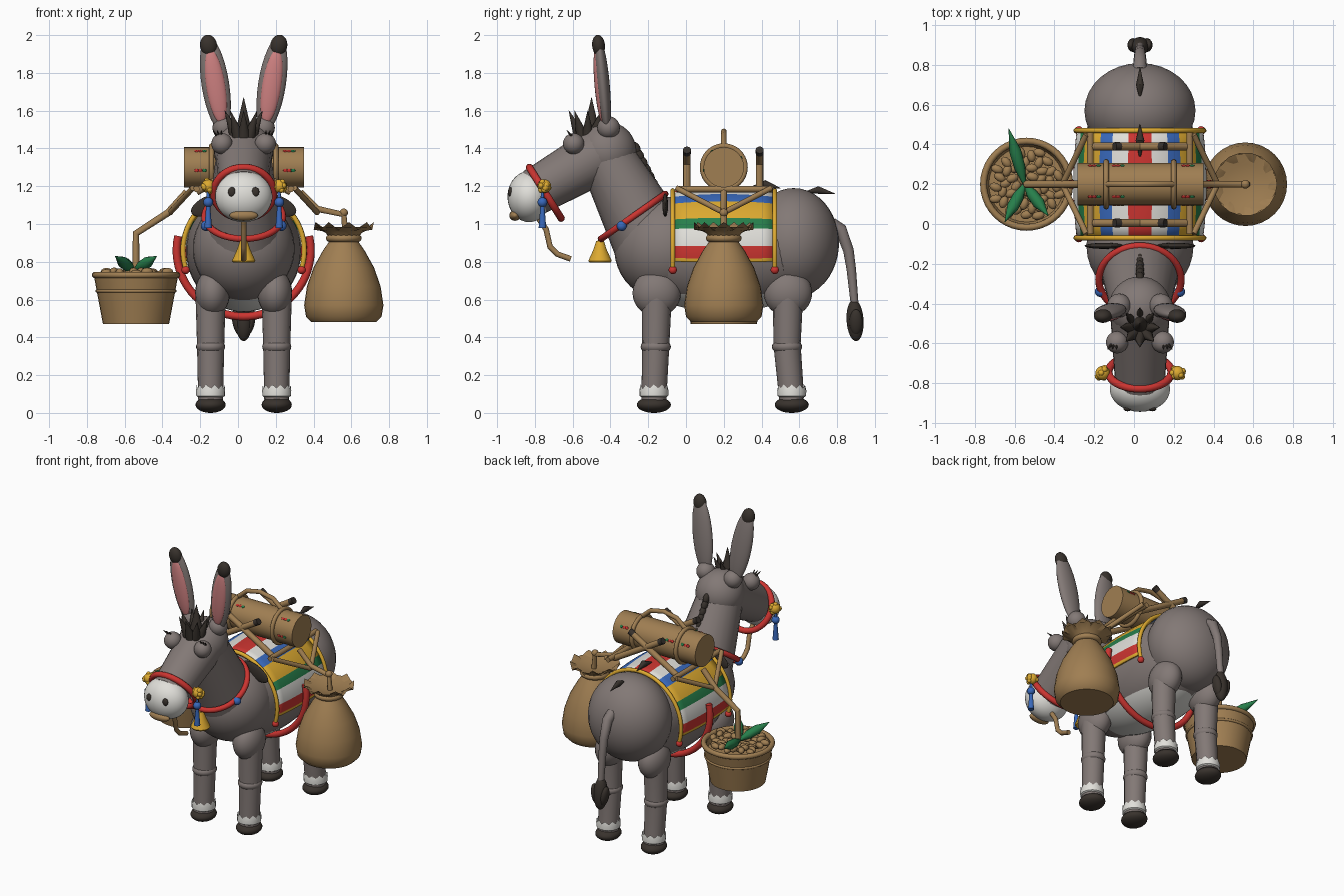
import bpy, bmesh, math, random
from mathutils import Vector

random.seed(4)
if "Cube" in bpy.data.objects:
    bpy.data.objects.remove(bpy.data.objects["Cube"], do_unlink=True)


def material(name, *rgb):
    m = bpy.data.materials.new(name)
    m.use_nodes = True
    m.diffuse_color = (*rgb, 1)
    m.node_tree.nodes["Principled BSDF"].inputs["Base Color"].default_value = (*rgb, 1)
    return m


GREY = material("grey coat", .225, .19, .18)
DARK = material("dark hair", .04, .032, .026)
TAN = material("tan", .35, .21, .085)
WHITE = material("white", .75, .74, .7)
RED = material("red", .6, .035, .03)
BLUE = material("blue", .04, .14, .5)
YELLOW = material("yellow", .72, .4, .03)
GREEN = material("green", .02, .21, .07)
PINK = material("pink", .65, .23, .23)
CX = 0.03  # animal's own centre line


def finish(ob, name, mat):
    ob.name = name
    ob.data.materials.clear()
    ob.data.materials.append(mat)
    bpy.ops.object.select_all(action='DESELECT')
    ob.select_set(True)
    bpy.context.view_layer.objects.active = ob
    bpy.ops.object.shade_smooth_by_angle(angle=0.7)
    return ob


def ball(name, loc, size, mat, rot=(0, 0, 0), seg=24):
    bpy.ops.mesh.primitive_uv_sphere_add(segments=seg, ring_count=seg * 2 // 3, location=loc, rotation=rot)
    ob = bpy.context.object
    ob.scale = size if isinstance(size, tuple) else (size, size, size)
    return finish(ob, name, mat)


def ring(name, loc, major, minor, mat, rot=(0, 0, 0)):
    bpy.ops.mesh.primitive_torus_add(location=loc, rotation=rot, major_radius=major, minor_radius=minor,
                                     major_segments=40, minor_segments=10)
    return finish(bpy.context.object, name, mat)


def tube(name, pts, radii, mat, sides=4):
    cu = bpy.data.curves.new(name, 'CURVE')
    cu.dimensions, cu.bevel_depth, cu.bevel_resolution, cu.use_fill_caps = '3D', 1, sides, True
    sp = cu.splines.new('POLY')
    sp.points.add(len(pts) - 1)
    for i, p in enumerate(pts):
        sp.points[i].co = (*p, 1)
        sp.points[i].radius = radii[i] if isinstance(radii, list) else radii
    ob = bpy.data.objects.new(name, cu)
    bpy.context.collection.objects.link(ob)
    bpy.ops.object.select_all(action='DESELECT')
    ob.select_set(True)
    bpy.context.view_layer.objects.active = ob
    bpy.ops.object.convert(target='MESH')
    return finish(bpy.context.object, name, mat)


def lathe(name, profile, loc, mat, seg=32, wave=0):
    """Spin (radius, height) points; wave zigzags the last ring."""
    bm = bmesh.new()
    rows = []
    for j, (r, z) in enumerate(profile):
        w = wave if j == len(profile) - 1 else 0
        rows.append([bm.verts.new((r * math.cos(math.tau * i / seg), r * math.sin(math.tau * i / seg),
                                   z + w * (-1) ** i)) for i in range(seg)])
    for a, b in zip(rows, rows[1:]):
        for i in range(seg):
            k = (i + 1) % seg
            bm.faces.new((a[i], a[k], b[k], b[i]))
    bmesh.ops.remove_doubles(bm, verts=bm.verts, dist=1e-5)
    bmesh.ops.recalc_face_normals(bm, faces=bm.faces)
    me = bpy.data.meshes.new(name)
    bm.to_mesh(me)
    bm.free()
    ob = bpy.data.objects.new(name, me)
    ob.location = loc
    bpy.context.collection.objects.link(ob)
    return finish(ob, name, mat)


# Body, with a pale belly
barrel = ball("barrel", (CX, .2, .86), (.305, .58, .325), GREY, seg=36)
barrel.data.materials.append(WHITE)
for f in barrel.data.polygons:
    if f.center.z < -.72 and abs(f.center.y) < .6:
        f.material_index = 1
ball("chest", (CX, -.11, .87), (.27, .27, .275), GREY, seg=32)
ball("rump", (CX, .57, .9), (.28, .24, .29), GREY, seg=32)
tube("neck", [(CX, -.19, .92), (CX, -.43, 1.37)], [.205, .145], GREY, 10)

# Head
ball("cranium", (CX, -.42, 1.385), .157, GREY, seg=32)
tube("snout", [(CX, -.45, 1.37), (CX, -.8, 1.17)], [.15, .125], GREY, 10)
ball("muzzle", (CX, -.83, 1.145), (.152, .115, .135), WHITE, seg=32)
ball("mouth", (CX, -.905, 1.045), (.075, .03, .028), TAN)
tube("lead_rope", [(CX, -.78, 1.03), (CX, -.74, .97), (CX, -.72, .88), (CX, -.68, .84), (CX, -.61, .815)], .015, TAN)
ring("noseband", (CX, -.745, 1.165), .158, .02, RED, (math.radians(-58), 0, 0))
ring("collar", (CX, -.28, 1.04), .207, .018, RED, (math.radians(35), 0, 0))
lathe("bell", [(0, .12), (.02, .115), (.035, .07), (.062, .01), (.055, 0), (0, .01)], (CX, -.455, .795), YELLOW)

# Forelock, mane and dorsal tufts
for i in range(8):
    c, s = math.cos(i * math.pi / 4), math.sin(i * math.pi / 4)
    tube("forelock_spike", [(CX + .04 * c, -.52 + .04 * s, 1.46), (CX + .1 * c, -.52 + .1 * s, 1.6)], [.035, .001], DARK)
tube("forelock_peak", [(CX, -.5, 1.48), (CX, -.5, 1.67)], [.045, .001], DARK)
for i in range(9):
    t = i / 8
    ball("mane_tuft", (CX, -.27 + .15 * t, 1.4 - .3 * t), (.022, .028, .038), DARK, (.5, 0, 0), 12)
tube("rump_tuft", [(CX, .64, 1.17), (CX, .7, 1.18), (CX, .79, 1.16)], [.005, .02, .001], DARK)
tube("back_tuft", [(CX, .34, 1.19), (CX, .42, 1.21), (CX, .5, 1.19)], [.005, .022, .001], DARK)

# Paired parts of the animal
for s in (-1, 1):
    def at(dx, y, z):
        return (CX + s * dx, y, z)
    ball("ear_base", at(.105, -.41, 1.51), .06, GREY)
    tilt = (.09, s * .155, 0)
    ball("ear", at(.15, -.44, 1.74), (.073, .036, .255), GREY, tilt)
    ball("inner_ear", at(.148, -.459, 1.73), (.052, .025, .2), PINK, tilt)
    ball("ear_tip", at(.186, -.463, 1.945), (.045, .034, .057), DARK, tilt)
    ball("eyelid", at(.115, -.595, 1.425), .056, GREY)
    for k in (-1, 0, 1):
        tube("eyelash", [at(.13 + .012 * k, -.605, 1.465), at(.14 + .022 * k, -.63, 1.495)], [.008, .002], DARK, 2)
    ball("nostril", at(.062, -.93, 1.17), (.021, .012, .025), DARK, seg=16)
    ball("shoulder_stripe", at(.18, -.11, 1.1), (.105, .015, .05), DARK, (0, s * .4, 0))
    # Halter pompon with blue tassel, collar bead
    ball("pompon", at(.188, -.75, 1.2), .036, YELLOW)
    for i in range(12):
        d = Vector((random.gauss(0, 1), random.gauss(0, 1), random.gauss(0, 1))).normalized() * .029
        ball("pompon_tuft", Vector(at(.188, -.75, 1.2)) + d, .016, YELLOW, seg=9)
    ball("tassel_bead", at(.188, -.76, 1.115), .026, BLUE, seg=16)
    tube("tassel", [at(.188, -.76, 1.17), at(.188, -.76, 1.08), at(.188, -.76, .98)], [.008, .012, .02], BLUE)
    ball("collar_bead", at(.2, -.34, .99), .027, BLUE, seg=16)
    # Legs
    for part, y, foot in (("front", -.155, -.17), ("hind", .54, .56)):
        x = .175
        ball(part + "_thigh", at(x - .01, y, .635), (.092, .128, .125), GREY)
        tube(part + "_leg", [at(x, y, .62), at(x, y - .005, .36), at(x, foot, .07)], [.08, .072, .066], GREY, 6)
        ball(part + "_knee", at(x, y - .005, .35), (.077, .08, .045), GREY)
        lathe(part + "_cuff", [(.06, 0), (.076, .01), (.077, .04), (.073, .06)], at(x, foot, .08), WHITE, 20, .01)
        ball(part + "_hoof", at(x, foot, .043), (.08, .09, .043), DARK)

# Tail
tube("tail", [(CX, .77, 1.0), (CX, .82, .97), (CX, .86, .86), (CX, .875, .76), (CX, .895, .55)],
     [.035, .033, .028, .025, .02], GREY)
ball("tail_tuft", (CX, .895, .49), (.045, .045, .11), DARK, (.06, 0, 0))
for s in (-1, 1):
    ball("tail_lock", (CX + s * .035, .9, .48), (.025, .035, .07), DARK, (0, s * .2, 0), 14)


# Striped blanket draped over the back
def drape(t, y, grow=1.0):
    v = (y - .2) / .27
    k = grow * (1 - .05 * v * v)
    return (CX + .335 * k * math.sin(t), y, .86 + .33 * k * math.cos(t))


bands = [(.18, RED), (.44, WHITE), (.66, BLUE), (1.02, YELLOW), (1.2, GREEN), (1.5, WHITE), (1.7, RED), (1.76, YELLOW)]
palette = [RED, WHITE, BLUE, YELLOW, GREEN]
edges = [0]
for end, _ in bands:
    start = edges[-1]
    edges += [start + (end - start) * k / 3 for k in (1, 2, 3)]
angles = [-t for t in reversed(edges[1:])] + edges
bm = bmesh.new()
rows = [[bm.verts.new(drape(t, -.07 + .54 * j / 8)) for t in angles] for j in range(9)]
for a, b in zip(rows, rows[1:]):
    for i in range(len(angles) - 1):
        f = bm.faces.new((a[i], a[i + 1], b[i + 1], b[i]))
        mid = abs(angles[i] + angles[i + 1]) / 2
        f.material_index = palette.index(next(m for end, m in bands if mid < end))
bmesh.ops.recalc_face_normals(bm, faces=bm.faces)
me = bpy.data.meshes.new("blanket")
bm.to_mesh(me)
bm.free()
blanket = bpy.data.objects.new("blanket", me)
bpy.context.collection.objects.link(blanket)
slots = [f.material_index for f in me.polygons]
finish(blanket, "blanket", RED)
for m in palette[1:]:
    me.materials.append(m)
for f, i in zip(me.polygons, slots):
    f.material_index = i
blanket.modifiers.new("thickness", 'SOLIDIFY').thickness = .015
for y in (-.07, .47):
    tube("blanket_trim", [drape(i * .0925, y, 1.01) for i in range(-20, 21)], .013, YELLOW)
    for s in (-1, 1):
        ball("blanket_pompon", drape(s * 1.9, y, 1.02), .022, RED, seg=16)
tube("girth_strap", [drape(1.35 + i * (math.tau - 2.7) / 40, .2, 1.06) for i in range(41)], .021, RED)

# Pack frame: crossed sticks, rails, slanted carrying poles
for y in (.005, .39):
    for s in (-1, 1):
        tube("frame_stick", [(CX - s * .25, y, 1.17), (CX + s * .11, y, 1.38)], .02, TAN)
        tube("stick_cap", [(CX + s * .1, y, 1.375), (CX + s * .128, y, 1.392)], .0215, DARK)
for s in (-1, 1):
    tube("frame_rail", [(CX + s * .25, -.05, 1.185), (CX + s * .25, .46, 1.185)], .017, TAN)
    for y in (-.05, .45):
        tube("carrying_pole", [(CX + s * .27, y, 1.19), (CX + s * .39, .2, 1.06)], .015, TAN)
tube("basket_hanger", [(-.27, .2, 1.17), (-.37, .2, 1.06), (-.54, .2, .95), (-.54, .2, .74)], .019, TAN)
tube("sack_hanger", [(.33, .2, 1.17), (.42, .2, 1.08), (.56, .2, 1.05), (.57, .2, .93)], .017, TAN)
ball("sack_knot", (.56, .2, 1.06), .022, TAN)

# Rolled mat with straps, handle and painted flowers
tube("rolled_mat", [(-.285, .2, 1.3), (.35, .2, 1.3)], .107, TAN, 12)
for x in (-.14, .2):
    ring("mat_strap", (x, .2, 1.3), .113, .014, TAN, (0, math.pi / 2, 0))
tube("mat_handle", [(-.14, .2, 1.41), (-.07, .2, 1.47), (CX, .2, 1.49), (.13, .2, 1.47), (.2, .2, 1.41)], .015, TAN)
for x in (-.2, -.08, .27):
    for a in (.5, 2.2, 3.3):
        for dx, m in ((0, RED), (.022, GREEN), (-.02, RED)):
            ball("flower_dab", (x + dx, .2 + .107 * math.cos(a), 1.3 + .107 * math.sin(a)), (.012, .004, .009), m,
                 (a - math.pi / 2 + math.pi / 2, 0, 0), 8)

# Basket of produce
lathe("basket", [(0, 0), (.175, 0), (.222, .25), (.2, .25), (.19, .22), (0, .22)], (-.54, .2, .47), TAN)
ring("basket_rim", (-.54, .2, .73), .217, .017, TAN)
ring("basket_band", (-.54, .2, .645), .206, .009, TAN)
for i in range(48):
    r, a = .175 * math.sqrt((i + .5) / 48), i * 2.4
    ball("produce", (-.54 + r * math.cos(a), .2 + r * math.sin(a), .735 + random.uniform(-.01, .015)),
         (.032, .022, .02), TAN, (0, 0, random.uniform(0, 3)), 10)
for tip in ((-.63, .48, .82), (-.65, .01, .83), (-.43, .04, .83)):
    a, b = Vector((-.55, .2, .75)), Vector(tip)
    tube("leaf", [a, a.lerp(b, .3), a.lerp(b, .6), b], [.008, .028, .03, .001], GREEN)

# Tied sack with ruffled mouth
lathe("sack", [(0, 0), (.17, 0), (.2, .03), (.21, .09), (.195, .19), (.16, .29), (.11, .38), (.075, .43)],
      (.56, .2, .48), TAN)
ring("sack_tie", (.56, .2, .925), .075, .02, TAN)
lathe("sack_mouth", [(.07, 0), (.09, .04), (.155, .075), (.1, .06), (0, .04)], (.56, .2, .91), TAN, 20)
lathe("sack_ruffle", [(.07, 0), (.1, .045), (.16, .075)], (.56, .2, .915), TAN, 18, .02)
